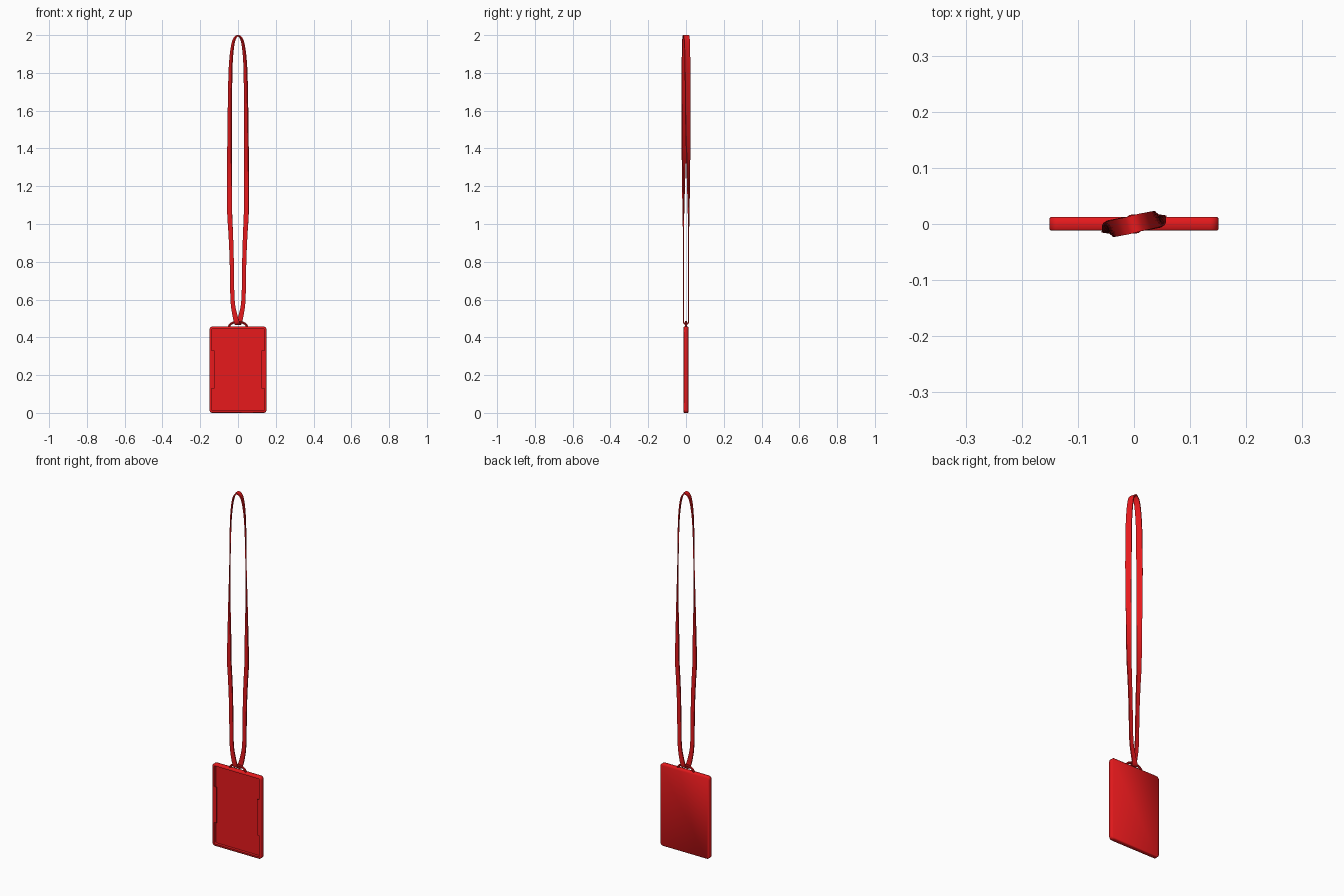
import bpy, bmesh, math
from mathutils import Vector

if "Cube" in bpy.data.objects:
    bpy.data.objects.remove(bpy.data.objects["Cube"])

red = bpy.data.materials.new("red")
red.diffuse_color = (0.8, 0.01, 0.012, 1)
red.use_nodes = True
red.node_tree.nodes["Principled BSDF"].inputs["Base Color"].default_value = red.diffuse_color


def add_object(name, bm, angle=35):
    bmesh.ops.recalc_face_normals(bm, faces=bm.faces)
    mesh = bpy.data.meshes.new(name)
    bm.to_mesh(mesh)
    bm.free()
    ob = bpy.data.objects.new(name, mesh)
    mesh.materials.append(red)
    bpy.context.collection.objects.link(ob)
    bpy.context.view_layer.objects.active = ob
    ob.select_set(True)
    bpy.ops.object.shade_smooth_by_angle(angle=math.radians(angle))
    ob.select_set(False)
    return ob


def bridge(bm, a, b):
    n = len(a)
    for i in range(n):
        bm.faces.new((a[i], a[(i + 1) % n], b[(i + 1) % n], b[i]))


def rounded_loop(bm, hw, hh, r, y, cz=0.2285, seg=5):
    verts = []
    for k, (sx, sz) in enumerate(((1, 1), (-1, 1), (-1, -1), (1, -1))):
        for j in range(seg + 1):
            a = math.pi / 2 * (k + j / seg)
            verts.append(bm.verts.new((sx * (hw - r) + r * math.cos(a), y,
                                       cz + sz * (hh - r) + r * math.sin(a))))
    return verts


# badge holder: shallow tray, open to the front
bm = bmesh.new()
sections = [(0.148, 0.2255, 0.013, 0.0125), (0.151, 0.2285, 0.016, 0.0095),
            (0.151, 0.2285, 0.016, -0.009), (0.148, 0.2255, 0.013, -0.012),
            (0.139, 0.2165, 0.006, -0.012), (0.139, 0.2165, 0.006, 0.003)]
loops = [rounded_loop(bm, *s) for s in sections]
for a, b in zip(loops, loops[1:]):
    bridge(bm, a, b)
bm.faces.new(loops[0])
bm.faces.new(loops[-1])
add_object("badge_holder", bm, 50)

# retaining lips halfway up both sides
for side, name in ((-1, "left_lip"), (1, "right_lip")):
    bm = bmesh.new()
    bmesh.ops.create_cube(bm, size=1)
    bmesh.ops.scale(bm, vec=(0.018, 0.004, 0.2), verts=bm.verts)
    bmesh.ops.translate(bm, vec=(side * 0.133, -0.0095, 0.23), verts=bm.verts)
    add_object(name, bm)


def sweep(name, rings, closed):
    bm = bmesh.new()
    vr = [[bm.verts.new(p) for p in ring] for ring in rings]
    for a, b in zip(vr, vr[1:] + vr[:1] if closed else vr[1:]):
        bridge(bm, a, b)
    if not closed:
        bm.faces.new(vr[0])
        bm.faces.new(vr[-1])
    return add_object(name, bm, 40)


# wire hoop on top of the holder
rings = []
N = 20
for i in range(N + 1):
    t = math.pi * i / N
    c = Vector((0.048 * math.cos(t), 0, 0.453 + 0.029 * math.sin(t)))
    n = Vector((0.029 * math.cos(t), 0, 0.048 * math.sin(t))).normalized()
    rings.append([c + 0.006 * (n * math.cos(a) + Vector((0, 1, 0)) * math.sin(a))
                  for a in (2 * math.pi * k / 8 for k in range(8))])
sweep("hoop", rings, False)

# strap: right-hand stations (x, y, z, twist in degrees, width)
stations = [
    (0.000, 0.000, 0.469, 90, 0.030), (0.003, 0.008, 0.473, 90, 0.030),
    (0.008, 0.013, 0.485, 90, 0.028), (0.017, 0.014, 0.520, 90, 0.026),
    (0.029, 0.014, 0.600, 90, 0.022), (0.033, 0.013, 0.800, 90, 0.022),
    (0.038, 0.013, 0.940, 88, 0.024), (0.044, 0.014, 1.060, 82, 0.026),
    (0.044, 0.013, 1.200, 68, 0.026), (0.045, 0.011, 1.400, 45, 0.028),
    (0.043, 0.009, 1.600, 36, 0.031), (0.040, 0.008, 1.800, 30, 0.031),
    (0.034, 0.007, 1.900, 25, 0.031), (0.024, 0.005, 1.965, 20, 0.031),
    (0.012, 0.003, 1.990, 16, 0.031), (0.000, 0.000, 1.997, 14, 0.031)]


def spline(p, q, r, s, t):
    return 0.5 * (2 * q + (r - p) * t + (2 * p - 5 * q + 4 * r - s) * t * t
                  + (3 * q - p - 3 * r + s) * t ** 3)


# the left strand is the right one turned half round about z
full = stations + [(-x, -y, z, a, w) for x, y, z, a, w in stations[-2:0:-1]]
M = len(full)
path = []
for i in range(M):
    four = [full[(i + k) % M] for k in (-1, 0, 1, 2)]
    for t in (0, 0.25, 0.5, 0.75):
        path.append([spline(*v, t) for v in zip(*four)])
rings = []
for i, (x, y, z, a, w) in enumerate(path):
    c = Vector((x, y, z))
    tan = (Vector(path[(i + 1) % len(path)][:3]) - Vector(path[i - 1][:3])).normalized()
    wide = Vector((-math.sin(math.radians(a)), math.cos(math.radians(a)), 0))
    wide = (wide - tan * wide.dot(tan)).normalized() * w / 2
    thick = tan.cross(wide).normalized() * 0.003
    rings.append([c + wide + thick, c - wide + thick, c - wide - thick, c + wide - thick])
sweep("strap", rings, True)
